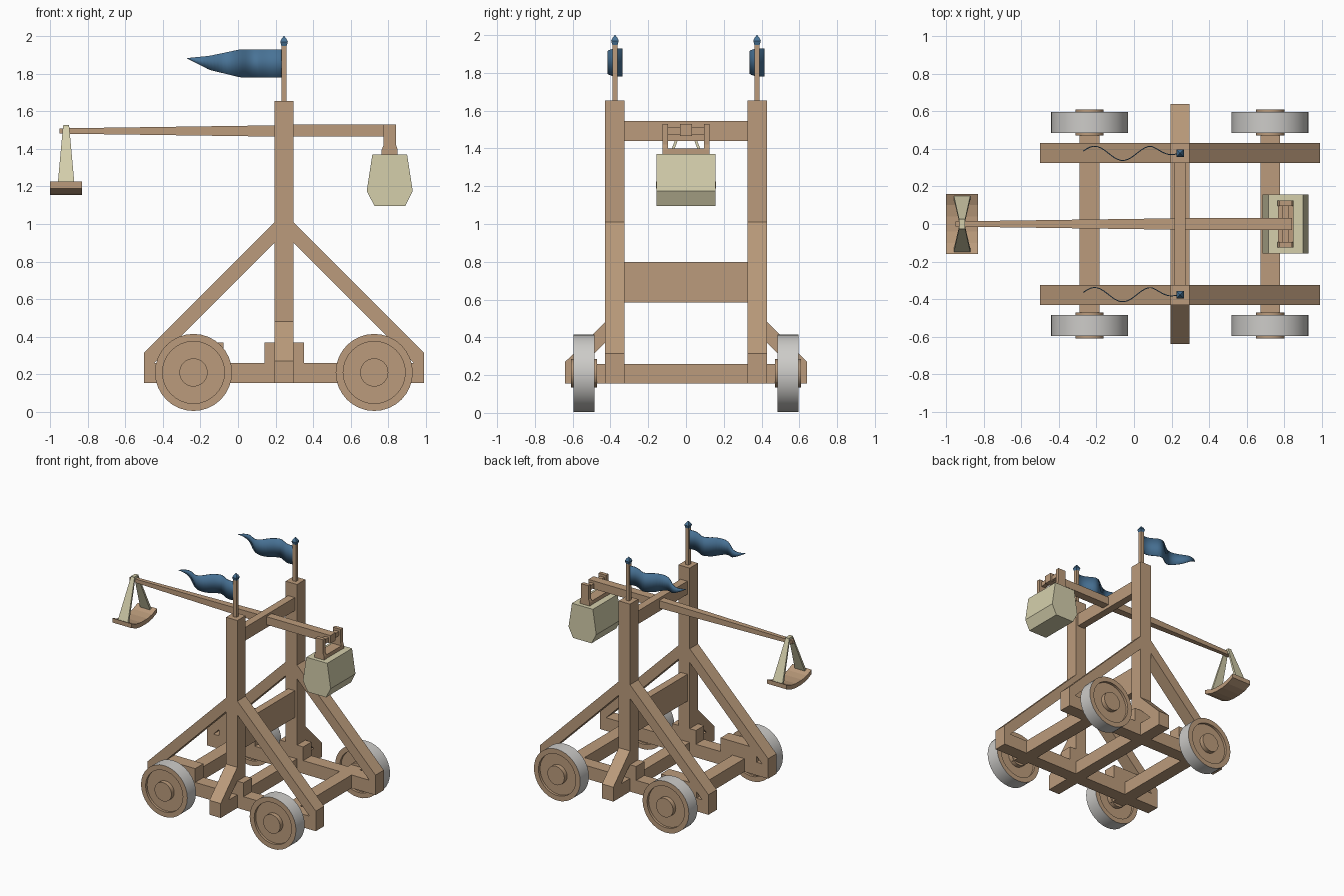
import bpy, bmesh, math

if "Cube" in bpy.data.objects:
    bpy.data.objects.remove(bpy.data.objects["Cube"])


def material(name, rgb):
    m = bpy.data.materials.new(name)
    m.diffuse_color = (*rgb, 1)
    m.use_nodes = True
    m.node_tree.nodes["Principled BSDF"].inputs["Base Color"].default_value = m.diffuse_color
    return m


WOOD = material("wood", (0.50, 0.33, 0.20))
IRON = material("pale_grey_tyre", (0.61, 0.60, 0.58))
CANVAS = material("pale_khaki", (0.66, 0.62, 0.41))
BLUE = material("flag_blue", (0.065, 0.17, 0.305))


def finish(name, bm, *mats):
    bmesh.ops.recalc_face_normals(bm, faces=bm.faces)
    me = bpy.data.meshes.new(name)
    bm.to_mesh(me)
    bm.free()
    ob = bpy.data.objects.new(name, me)
    bpy.context.collection.objects.link(ob)
    for m in mats:
        me.materials.append(m)
    return ob


def loft(name, rings, mat):
    """Join rings of points into a closed solid."""
    bm = bmesh.new()
    vs = [[bm.verts.new(p) for p in r] for r in rings]
    n = len(rings[0])
    for a, b in zip(vs, vs[1:]):
        for i in range(n):
            j = (i + 1) % n
            bm.faces.new((a[i], a[j], b[j], b[i]))
    bm.faces.new(vs[0])
    bm.faces.new(vs[-1])
    return finish(name, bm, mat)


def box(name, x0, x1, y0, y1, z0, z1, mat=WOOD):
    return loft(name, [[(x0, y0, z), (x1, y0, z), (x1, y1, z), (x0, y1, z)] for z in (z0, z1)], mat)


def extrude_y(name, pts, y0, y1, mat=WOOD):
    return loft(name, [[(x, y, z) for x, z in pts] for y in (y0, y1)], mat)


def extrude_x(name, pts, x0, x1, mat=WOOD):
    return loft(name, [[(x, y, z) for y, z in pts] for x in (x0, x1)], mat)


def smooth(ob):
    bpy.ops.object.select_all(action='DESELECT')
    bpy.context.view_layer.objects.active = ob
    ob.select_set(True)
    bpy.ops.object.shade_smooth_by_angle(angle=math.radians(35))


def wheel(name, cx, cy, cz):
    half = [(0.075, 0.07), (0.075, 0.035), (0.165, 0.035), (0.165, 0.055), (0.205, 0.055)]
    prof = half + [(r, -y) for r, y in reversed(half)]
    n = 32
    bm = bmesh.new()
    rings = []
    for r, y in prof:
        rings.append([bm.verts.new((cx + r * math.cos(2 * math.pi * i / n), cy + y,
                                    cz + r * math.sin(2 * math.pi * i / n))) for i in range(n)])
    for k, (a, b) in enumerate(zip(rings, rings[1:])):
        for i in range(n):
            j = (i + 1) % n
            f = bm.faces.new((a[i], a[j], b[j], b[i]))
            f.material_index = 1 if k == len(half) - 1 else 0   # tread only
    bm.faces.new(rings[0])
    bm.faces.new(rings[-1])
    smooth(finish(name, bm, WOOD, IRON))


def flag(name, cy):
    bm = bmesh.new()
    n, x0, x1 = 28, 0.24, -0.27
    cols = []
    for i in range(n + 1):
        x = x0 + (x1 - x0) * i / n
        y = cy + 0.038 * min(1, (x0 - x) / 0.15) * math.cos(2 * math.pi * (x + 0.21) / 0.3)
        if x > 0.015:
            top, bot = 1.93, 1.78
        elif x > -0.15:
            t = (0.015 - x) / 0.165
            top, bot = 1.93 - 0.035 * t, 1.78 + 0.04 * t
        else:
            t = (-0.15 - x) / 0.12
            top, bot = 1.895 - 0.012 * t, 1.82 + 0.061 * t
        cols.append((bm.verts.new((x, y, bot)), bm.verts.new((x, y, top))))
    for a, b in zip(cols, cols[1:]):
        bm.faces.new((a[0], b[0], b[1], a[1]))
    ob = finish(name, bm, BLUE)
    s = ob.modifiers.new("thickness", 'SOLIDIFY')
    s.thickness, s.offset = 0.005, 0
    smooth(ob)


PX = 0.245          # post centre in x
AXLES = (-0.237, 0.725)

for side, s in (("front", -1), ("back", 1)):
    ya, yb = sorted((s * 0.325, s * 0.43))
    # side frame
    box(side + "_rail", -0.50, 0.99, ya, yb, 0.155, 0.26)
    box(side + "_post", 0.195, 0.295, ya, yb, 0.155, 1.655)
    for end, d in (("left", -1), ("right", 1)):
        pts = [(0.05, 1.01), (0.745, 0.315), (0.745, 0.155), (0.69, 0.155), (0.69, 0.26), (0.05, 0.90)]
        pts = [(0.05, 1.01), (0.745, 0.315), (0.745, 0.205), (0.05, 0.90)]
        extrude_y(f"{side}_{end}_brace", [(PX + d * x, z) for x, z in pts], ya, yb)
        a, b = sorted((PX + d * 0.05, PX + d * 0.105))
        box(f"{side}_{end}_post_block", a, b, ya, yb, 0.26, 0.37)
    box(side + "_axle_block", -0.395, -0.078, ya, yb, 0.26, 0.37)
    # outrigger strut
    extrude_x(side + "_outrigger_strut",
              [(s * y, z) for y, z in ((0.43, 0.48), (0.64, 0.27), (0.64, 0.16), (0.43, 0.37))], 0.195, 0.295)
    # wheels
    for end, x in zip(("left", "right"), AXLES):
        wheel(f"{side}_{end}_wheel", x, s * 0.54, 0.21)
    # flag pole, finial and pennant
    py = s * 0.376
    box(side + "_flag_pole", PX - 0.014, PX + 0.014, py - 0.014, py + 0.014, 1.65, 1.95)
    loft(side + "_finial", [[(PX + a * r, py + b * r, z) for a, b in ((-1, -1), (1, -1), (1, 1), (-1, 1))]
                            for r, z in ((0.012, 1.94), (0.02, 1.97), (0.013, 1.985), (0.002, 2.0))], BLUE)
    flag(side + "_flag", py)
    # hanger side
    ya, yb = sorted((s * 0.095, s * 0.125))
    extrude_y(side + "_hanger", [(0.765, 1.37), (0.85, 1.37), (0.85, 1.395), (0.842, 1.42), (0.842, 1.53),
                                 (0.775, 1.53), (0.775, 1.42), (0.765, 1.395)], ya, yb)
    # sling strap, widening toward the tray
    loft(side + "_sling_strap",
         [[(-0.915 - w, s * y, z), (-0.915 + w, s * y, z),
           (-0.915 + w, s * (y + t), z), (-0.915 - w, s * (y + t), z)]
          for w, y, z, t in ((0.045, 0.135, 1.205, 0.02), (0.016, 0.012, 1.525, 0.012))], CANVAS)

# cross beams
for end, x in zip(("left", "right"), AXLES):
    box(end + "_axle_beam", x - 0.053, x + 0.053, -0.49, 0.49, 0.155, 0.26)
box("centre_cross_beam", 0.195, 0.295, -0.64, 0.64, 0.155, 0.26)
box("middle_board", 0.215, 0.275, -0.325, 0.325, 0.585, 0.80)
box("top_cross_beam", 0.215, 0.275, -0.325, 0.325, 1.44, 1.545)

# throwing arm, tapering to the sling end
loft("throwing_arm", [[(x, -w, zc - h), (x, w, zc - h), (x, w, zc + h), (x, -w, zc + h)]
                      for x, w, zc, h in ((-0.95, 0.014, 1.495, 0.014), (0.2, 0.03, 1.495, 0.03),
                                          (0.25, 0.033, 1.497, 0.032), (0.842, 0.033, 1.497, 0.032))], WOOD)
box("sling_pin", -0.93, -0.90, -0.026, 0.026, 1.485, 1.528, CANVAS)

# curved sling tray
extrude_x("sling_tray", [(-0.16, 1.225), (-0.10, 1.20), (-0.04, 1.19), (0.04, 1.19), (0.10, 1.20), (0.16, 1.225),
                         (0.16, 1.19), (0.10, 1.165), (0.04, 1.155), (-0.04, 1.155), (-0.10, 1.165),
                         (-0.16, 1.19)], -1.0, -0.83)

# counterweight and its fittings
extrude_y("counterweight", [(0.715, 1.37), (0.90, 1.37), (0.93, 1.175), (0.89, 1.095), (0.727, 1.095),
                            (0.685, 1.175)], -0.157, 0.157, CANVAS)
box("hanger_base", 0.767, 0.848, -0.125, 0.125, 1.365, 1.40)
box("hanger_pin", 0.79, 0.826, -0.10, 0.10, 1.475, 1.51)
